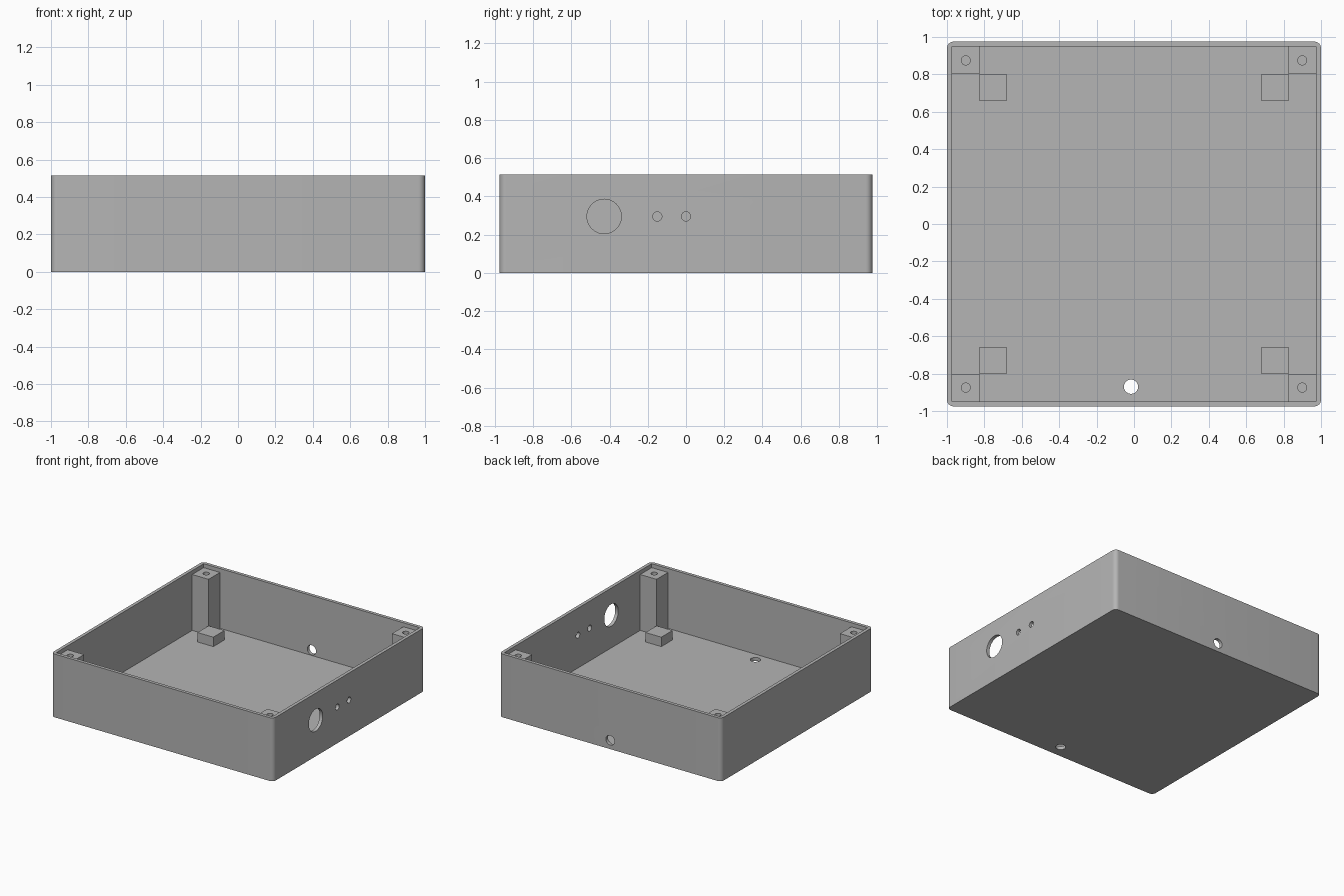
import bpy
import bmesh
from math import pi, radians
from mathutils import Matrix, Vector

if "Cube" in bpy.data.objects:
    bpy.data.objects.remove(bpy.data.objects["Cube"], do_unlink=True)

# Overall sizes
HALF_X, HALF_Y, HEIGHT = 1.0, 0.975, 0.515
WALL, FLOOR = 0.027, 0.028
POST, POST_TOP = 0.147, 0.483
PAD, PAD_TOP = 0.143, 0.105

grey = bpy.data.materials.new("plain grey")
grey.use_nodes = True
colour = (0.46, 0.46, 0.46, 1)
grey.diffuse_color = colour
grey.node_tree.nodes["Principled BSDF"].inputs["Base Color"].default_value = colour


def add_object(name, bm):
    bmesh.ops.recalc_face_normals(bm, faces=bm.faces)
    mesh = bpy.data.meshes.new(name)
    bm.to_mesh(mesh)
    bm.free()
    mesh.materials.append(grey)
    obj = bpy.data.objects.new(name, mesh)
    bpy.context.collection.objects.link(obj)
    return obj


def box(name, low, high, corner=0):
    """Box between two corners, with optional rounded upright edges."""
    low, high = Vector(low), Vector(high)
    bm = bmesh.new()
    bmesh.ops.create_cube(bm, size=1)
    bmesh.ops.scale(bm, vec=high - low, verts=bm.verts)
    bmesh.ops.translate(bm, vec=(low + high) / 2, verts=bm.verts)
    if corner:
        upright = [e for e in bm.edges
                   if abs(e.verts[0].co.z - e.verts[1].co.z) > 0.01]
        bmesh.ops.bevel(bm, geom=upright, offset=corner, segments=8,
                        profile=0.5, affect='EDGES')
    return add_object(name, bm)


def drill(name, centre, radius, depth, axis='Z'):
    """Cylindrical cutter along one axis."""
    turn = {'X': Matrix.Rotation(pi / 2, 4, 'Y'),
            'Y': Matrix.Rotation(pi / 2, 4, 'X'),
            'Z': Matrix.Identity(4)}[axis]
    bm = bmesh.new()
    bmesh.ops.create_cone(bm, cap_ends=True, segments=48, radius1=radius,
                          radius2=radius, depth=depth,
                          matrix=Matrix.Translation(centre) @ turn)
    return add_object(name, bm)


def cut(target, cutters):
    """Subtract the cutters, then remove them."""
    bpy.context.view_layer.objects.active = target
    for cutter in cutters:
        cutter.hide_render = True
        mod = target.modifiers.new("cut", 'BOOLEAN')
        mod.operation = 'DIFFERENCE'
        mod.solver = 'EXACT'
        mod.object = cutter
        bpy.ops.object.modifier_apply(modifier=mod.name)
        bpy.data.objects.remove(cutter, do_unlink=True)


def smooth(obj):
    bpy.ops.object.select_all(action='DESELECT')
    obj.select_set(True)
    bpy.context.view_layer.objects.active = obj
    bpy.ops.object.shade_smooth_by_angle(angle=radians(30))


# Open tray with holes in its side wall, back wall and floor
in_x, in_y = HALF_X - WALL, HALF_Y - WALL
tray = box("tray", (-HALF_X, -HALF_Y, 0), (HALF_X, HALF_Y, HEIGHT), 0.035)
cut(tray, [
    box("cavity", (-in_x, -in_y, FLOOR), (in_x, in_y, HEIGHT + 0.1)),
    drill("large_side_hole", (HALF_X, -0.428, 0.295), 0.09, 0.2, 'X'),
    drill("small_side_hole", (HALF_X, -0.15, 0.295), 0.024, 0.2, 'X'),
    drill("small_side_hole", (HALF_X, 0, 0.295), 0.024, 0.2, 'X'),
    drill("back_hole", (0, HALF_Y, 0.072), 0.039, 0.2, 'Y'),
    drill("floor_hole", (-0.016, -0.87, 0), 0.038, 0.2),
])
smooth(tray)

# Screw posts in the corners, each with a support pad beside it
for sx, side in ((1, "left"), (-1, "right")):
    for sy, end in ((-1, "front"), (1, "back")):
        def corner_box(name, x, y, size, top):
            xs, ys = sorted((sx * x, sx * (x - size))), sorted((sy * y, sy * (y - size)))
            return box(name, (xs[0], ys[0], FLOOR), (xs[1], ys[1], top))

        post = corner_box(f"{end}_{side}_post", in_x, in_y, POST, POST_TOP)
        hole = (sx * (in_x - POST / 2), sy * (in_y - POST / 2), POST_TOP)
        cut(post, [drill("screw_hole", hole, 0.024, 0.4)])
        smooth(post)
        corner_box(f"{end}_{side}_pad", in_x - POST, in_y - POST, PAD, PAD_TOP)
